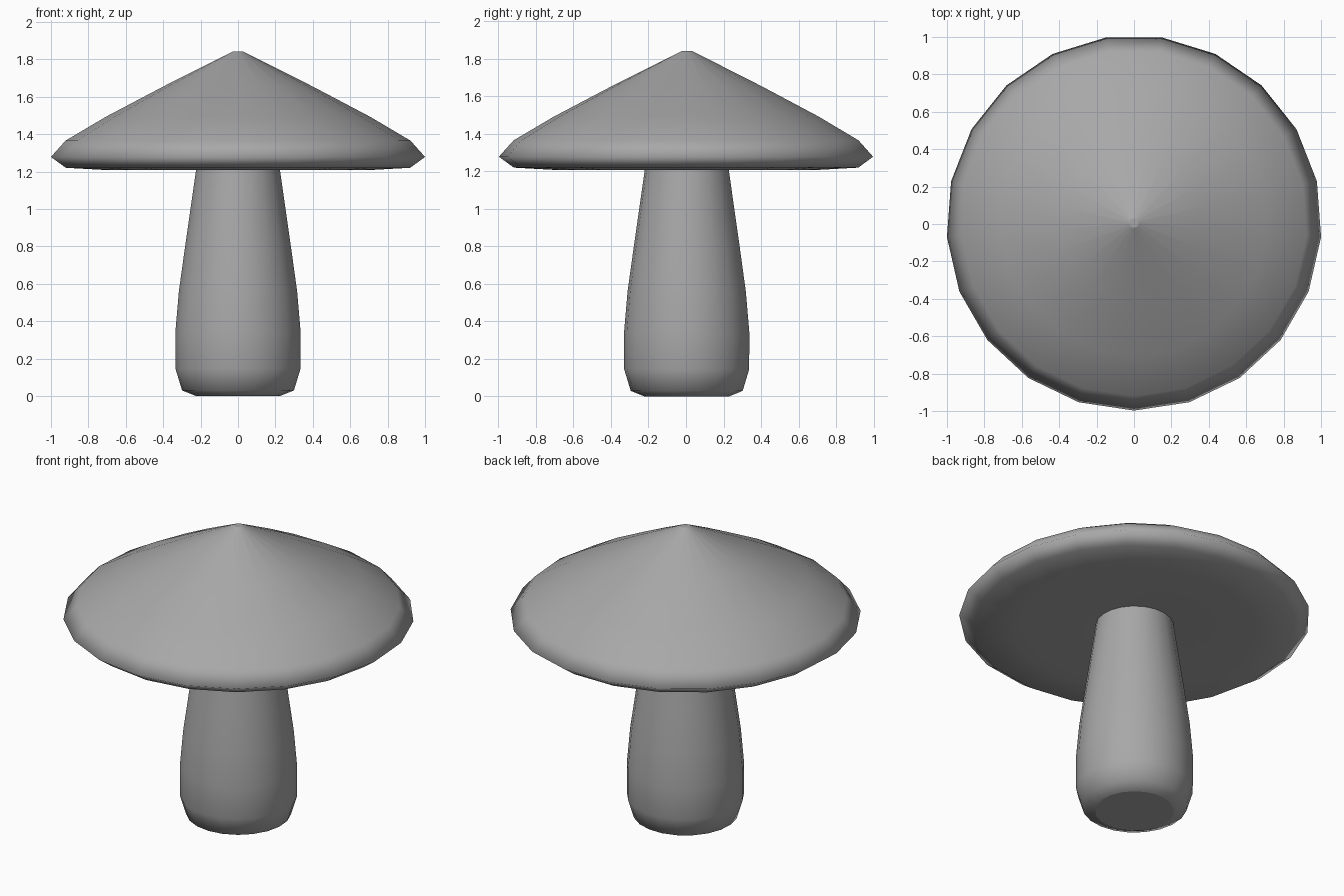
import bpy, bmesh, math

if "Cube" in bpy.data.objects:
    bpy.data.objects.remove(bpy.data.objects["Cube"])

SIDES = 21
Y_SHIFT = 0.0055  # centres the odd-sided outline

grey = bpy.data.materials.new("grey")
grey.diffuse_color = (0.39, 0.39, 0.39, 1.0)
grey.use_nodes = True
grey.node_tree.nodes["Principled BSDF"].inputs["Base Color"].default_value = grey.diffuse_color


def lathe(name, profile):
    """Revolve (radius, z) points from bottom to top and close both ends."""
    bm = bmesh.new()
    rings = []
    for r, z in profile:
        ring = []
        for i in range(SIDES):
            a = -math.pi / 2 + 2 * math.pi * i / SIDES
            ring.append(bm.verts.new((r * math.cos(a), r * math.sin(a) + Y_SHIFT, z)))
        rings.append(ring)
    for low, high in zip(rings, rings[1:]):
        for i in range(SIDES):
            j = (i + 1) % SIDES
            bm.faces.new((low[i], low[j], high[j], high[i])).smooth = True
    # flat end discs with crisp borders
    for ring in (rings[0][::-1], rings[-1]):
        for e in bm.faces.new(ring).edges:
            e.smooth = False
    bmesh.ops.recalc_face_normals(bm, faces=bm.faces)
    mesh = bpy.data.meshes.new(name)
    bm.to_mesh(mesh)
    bm.free()
    mesh.materials.append(grey)
    obj = bpy.data.objects.new(name, mesh)
    bpy.context.collection.objects.link(obj)
    return obj


# Stem: bulging at the foot, tapering up into the cap
lathe("stem", [(0.225, 0.0), (0.30, 0.03), (0.335, 0.145), (0.336, 0.34),
               (0.317, 0.56), (0.285, 0.79), (0.222, 1.23)])

# Cap: slightly hollow underside, rounded rim, shallow cone top
lathe("cap", [(0.2, 1.225), (0.69, 1.207), (0.923, 1.22), (1.003, 1.278),
              (0.925, 1.365), (0.71, 1.492), (0.40, 1.655), (0.025, 1.843)])
